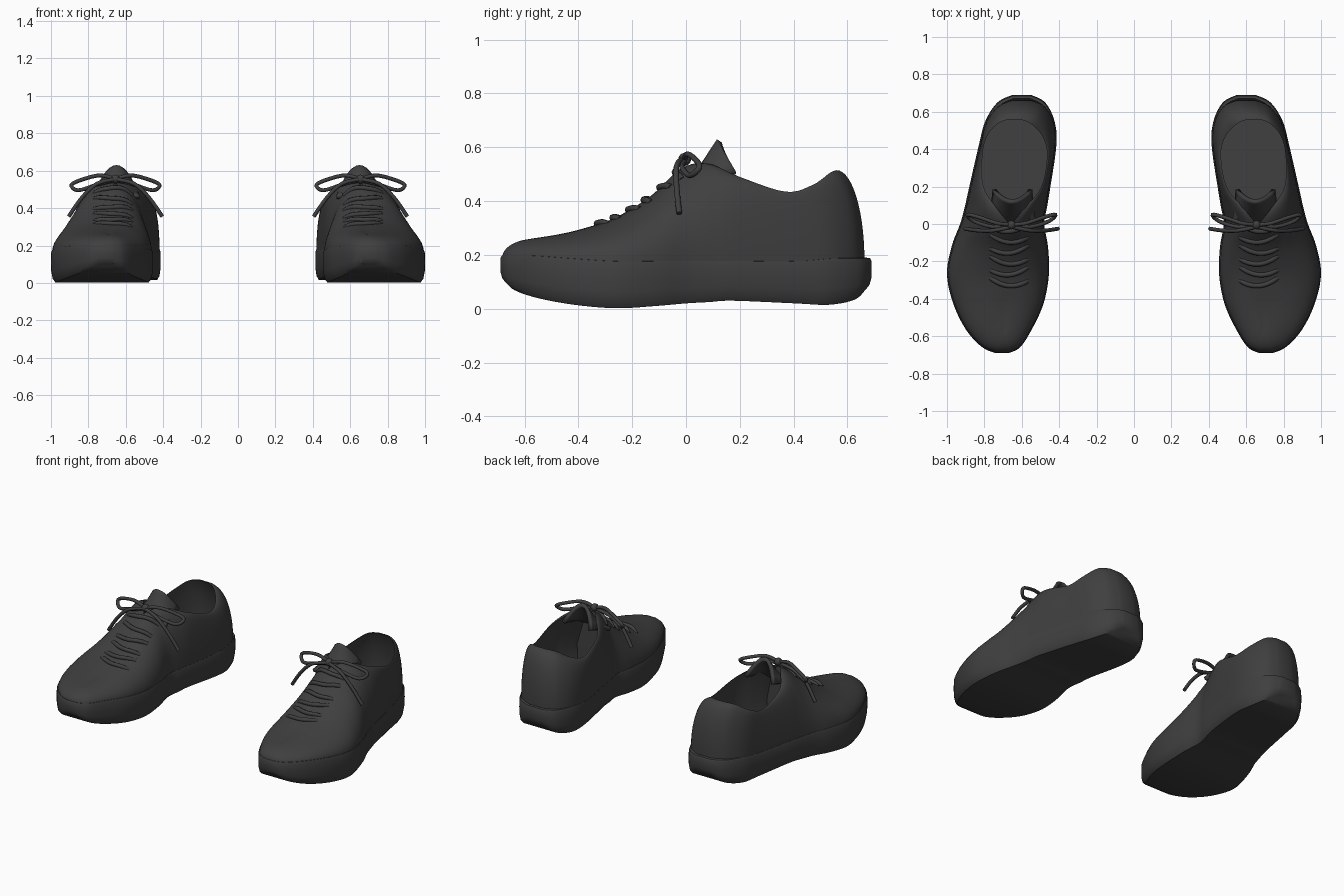
import bpy, bmesh, math
from mathutils import Vector
from mathutils.bvhtree import BVHTree

if "Cube" in bpy.data.objects:
    bpy.data.objects.remove(bpy.data.objects["Cube"])

charcoal = bpy.data.materials.new("charcoal")
charcoal.use_nodes = True
charcoal.diffuse_color = (.05, .05, .05, 1)
shader = charcoal.node_tree.nodes["Principled BSDF"]
shader.inputs["Base Color"].default_value = charcoal.diffuse_color
shader.inputs["Roughness"].default_value = .8

# Stations from toe to heel:
# outline y, inner x, outer x, sole bottom, sole top, crest y, inner x, outer x, z
STATIONS = [
    (-.69, .67, .74, .10, .20, -.56, .69, .69, .26),
    (-.66, .61, .81, .07, .20, -.53, .69, .69, .265),
    (-.57, .55, .895, .04, .20, -.46, .69, .69, .277),
    (-.43, .485, .965, .015, .19, -.38, .68, .68, .298),
    (-.27, .455, 1, .002, .18, -.26, .67, .67, .34),
    (-.12, .46, .975, .01, .18, -.13, .66, .66, .42),
    (0, .48, .93, .02, .18, -.02, .66, .66, .52),
    (.09, .465, .905, .025, .18, .08, .59, .73, .54),
    (.18, .45, .885, .03, .18, .2, .495, .805, .49),
    (.42, .415, .83, .02, .18, .37, .465, .81, .435),
    (.55, .425, .795, .015, .19, .47, .49, .785, .46),
    (.65, .475, .73, .035, .19, .535, .55, .73, .505),
    (.69, .55, .65, .075, .19, .56, .61, .67, .515),
]


def smooth_rows(rows, steps):
    """Catmull-Rom interpolation between rows of numbers."""
    out = []
    for i in range(len(rows) - 1):
        a, b, c, d = (rows[min(max(i + k, 0), len(rows) - 1)] for k in (-1, 0, 1, 2))
        for s in range(steps):
            t = s / steps
            out.append([q + .5 * t * (r - p + t * (2 * p - 5 * q + 4 * r - w
                        + t * (3 * (q - r) + w - p)))
                        for p, q, r, w in zip(a, b, c, d)])
    return out + [list(rows[-1])]


ROWS = smooth_rows(STATIONS, 5)
for row in ROWS:
    if row[6] > row[7]:
        row[6] = row[7] = (row[6] + row[7]) / 2


def ring(rows, point):
    """Closed loop: inner side toe to heel, then outer side heel to toe."""
    return [point(r, 0) for r in rows] + [point(r, 1) for r in reversed(rows)]


def outline(r, side, inset, z):
    middle = (r[1] + r[2]) / 2
    x = middle + (r[1 + side] - middle) * (1 - inset / .25)
    return Vector((x, r[0] * (1 - inset / .69), z))


def finish(name, mesh, angle=35):
    obj = bpy.data.objects.new(name, mesh)
    bpy.context.collection.objects.link(obj)
    mesh.materials.clear()
    mesh.materials.append(charcoal)
    bpy.ops.object.select_all(action='DESELECT')
    obj.select_set(True)
    bpy.context.view_layer.objects.active = obj
    bpy.ops.object.shade_smooth_by_angle(angle=math.radians(angle))
    obj.modifiers.new("other_shoe", 'MIRROR').use_mirror_merge = False
    return obj


def loft(name, rings, cap=False, flip=False, angle=35):
    """Skin closed rings; optionally cap the first ring across the shoe."""
    bm = bmesh.new()
    loops = [[bm.verts.new(p) for p in points] for points in rings]
    n = len(loops[0])
    for low, high in zip(loops, loops[1:]):
        for i in range(n):
            j = (i + 1) % n
            bm.faces.new((low[i], low[j], high[j], high[i]))
    if cap:
        base = loops[0]
        for i in range(n // 2 - 1):
            bm.faces.new((base[i], base[i + 1], base[n - 2 - i], base[n - 1 - i]))
    bmesh.ops.remove_doubles(bm, verts=bm.verts, dist=.0005)
    bmesh.ops.recalc_face_normals(bm, faces=bm.faces)
    if flip:
        bmesh.ops.reverse_faces(bm, faces=bm.faces)
    mesh = bpy.data.meshes.new(name)
    bm.to_mesh(mesh)
    bm.free()
    return finish(name, mesh, angle)


# Cupped sole: inset amount and height fraction of each ring
SOLE = [(.022, 0), (.008, .12), (.001, .35), (0, .6), (.001, .9), (.006, .98), (.02, 1)]
loft("sole", [ring(ROWS, lambda r, s: outline(r, s, d, r[3] + f * (r[4] - r[3])))
              for d, f in SOLE], cap=True)


# Upper: elliptical walls from the sole up to the crest and collar rim
def crest(r, side):
    return Vector((r[6 + side], r[5], r[8]))


def wall(r, side, a):
    base = outline(r, side, .007, r[4] - .01)
    base.y -= max(0, base.y - .55) * .15
    top = crest(r, side)
    p = top.lerp(base, math.cos(a))
    p.z = base.z + (top.z - base.z) * math.sin(a)
    return p


LEVELS = 14
upper = loft("upper", [ring(ROWS, lambda r, s: wall(r, s, k / LEVELS * math.pi / 2))
                       for k in range(LEVELS + 1)], angle=60)

# Lining: drops from the collar rim to the insole
COLLAR = [r for r in ROWS if r[7] - r[6] > .01]


def lining_point(r, side, spread, drop):
    p = crest(r, side).lerp(outline(r, side, 0, 0), spread)
    p.z = r[8] + (.14 - r[8]) * drop
    return p


loft("lining", [ring(COLLAR, lambda r, s: lining_point(r, s, spread, drop))
                for spread, drop in ((.3, 1), (.38, .9), (.4, .6), (.25, .25),
                                     (.08, .06), (0, 0))],
     cap=True, flip=True, angle=50)

# Tongue: saddle-shaped padded plate standing in front of the opening
bm = bmesh.new()
N = 12
grid = []
for i in range(N + 1):
    u = 2 * i / N - 1
    grid.append([bm.verts.new((.65 + .125 * u * (1 - .15 * v), .01 + .105 * v + .07 * u * u * v,
                               .47 + .16 * v - .12 * u * u * v))
                 for v in (j / N for j in range(N + 1))])
for a, b in zip(grid, grid[1:]):
    for j in range(N):
        bm.faces.new((a[j], b[j], b[j + 1], a[j + 1]))
mesh = bpy.data.meshes.new("tongue")
bm.to_mesh(mesh)
bm.free()
tongue = finish("tongue", mesh, 60)
pad = tongue.modifiers.new("padding", 'SOLIDIFY')
pad.thickness = .022
pad.offset = -1


def cord(name, points, radius):
    """Round lace through the given points."""
    curve = bpy.data.curves.new(name, 'CURVE')
    curve.dimensions = '3D'
    curve.bevel_depth = radius
    curve.bevel_resolution = 2
    curve.use_fill_caps = True
    path = smooth_rows([tuple(p) for p in points], 4)
    spline = curve.splines.new('POLY')
    spline.points.add(len(path) - 1)
    for target, p in zip(spline.points, path):
        target.co = (*p, 1)
    helper = bpy.data.objects.new(name + "_path", curve)
    bpy.context.collection.objects.link(helper)
    mesh = bpy.data.meshes.new_from_object(helper)
    bpy.data.objects.remove(helper)
    return finish(name, mesh, 60)


# Lace bars lying across the instep
tree = BVHTree.FromPolygons([v.co for v in upper.data.vertices],
                            [p.vertices for p in upper.data.polygons])
for k in range(6):
    y = -.33 + .058 * k
    points = []
    for i in range(-4, 5):
        s = i / 4
        x = .668 + .1 * s
        spot = Vector((x, y + .035 * s * s + .008 * s * (-1) ** k, 1))
        hit = tree.ray_cast(spot, Vector((0, 0, -1)))[0]
        points.append(hit + Vector((0, 0, .004 - .014 * s ** 4)))
    cord(f"lace_bar_{k + 1}", points, .013)

# Bow: two loops, two loose ends and a knot
KNOT = Vector((.655, -.005, .555))
LOOP = [(0, 0, 0), (.08, .01, .02), (.17, .04, 0), (.235, .055, -.03),
        (.2, .02, -.06), (.1, -.01, -.03), (0, 0, -.005)]
END = [(0, -.01, 0), (.1, -.03, -.025), (.18, -.03, -.1), (.25, -.02, -.2)]
for side, word in ((1, "outer"), (-1, "inner")):
    for part, shape in (("loop", LOOP), ("end", END)):
        cord(f"{word}_lace_{part}",
             [KNOT + Vector((side * x, y, z)) for x, y, z in shape], .0105)
bm = bmesh.new()
bmesh.ops.create_uvsphere(bm, u_segments=12, v_segments=8, radius=.024)
bmesh.ops.translate(bm, verts=bm.verts, vec=KNOT)
mesh = bpy.data.meshes.new("lace_knot")
bm.to_mesh(mesh)
bm.free()
finish("lace_knot", mesh)
